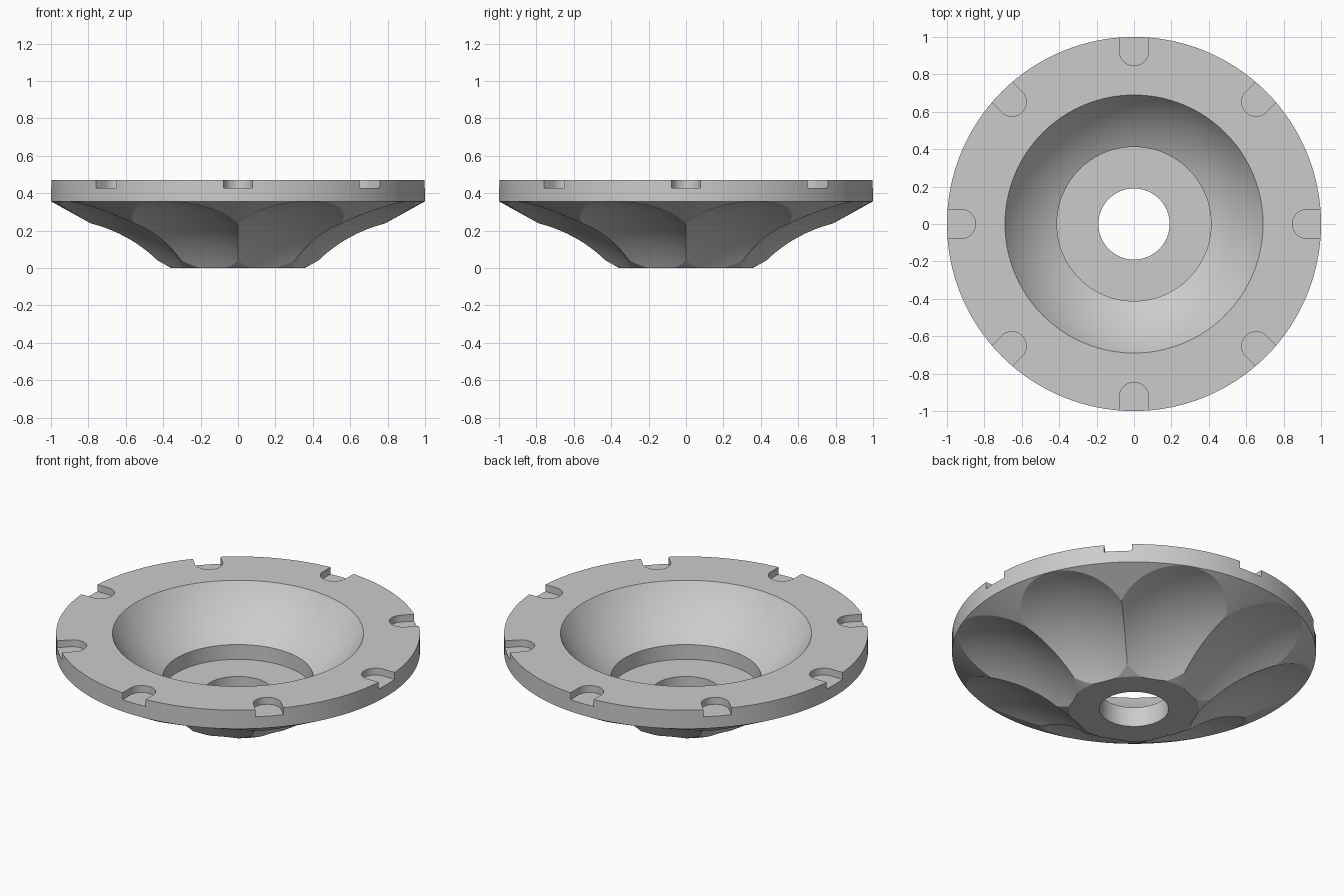
import bpy, bmesh, math
from math import sin, cos, pi, radians
from mathutils import Matrix, Vector

cube = bpy.data.objects.get("Cube")
if cube:
    bpy.data.objects.remove(cube, do_unlink=True)

TOP = 0.47
SEGMENTS = 128

grey = bpy.data.materials.new("light_grey")
grey.use_nodes = True
grey.diffuse_color = (0.6, 0.6, 0.6, 1)
grey.node_tree.nodes["Principled BSDF"].inputs["Base Color"].default_value = (0.6, 0.6, 0.6, 1)


def make_object(name, bm):
    bmesh.ops.recalc_face_normals(bm, faces=bm.faces)
    mesh = bpy.data.meshes.new(name)
    bm.to_mesh(mesh)
    bm.free()
    mesh.materials.append(grey)
    obj = bpy.data.objects.new(name, mesh)
    bpy.context.collection.objects.link(obj)
    return obj


def lathe(name, profile):
    """Closed (radius, z) profile turned around the z axis."""
    bm = bmesh.new()
    rings = [[bm.verts.new((r * cos(2 * pi * i / SEGMENTS), r * sin(2 * pi * i / SEGMENTS), z))
              for i in range(SEGMENTS)] for r, z in profile]
    for k, low in enumerate(rings):
        high = rings[(k + 1) % len(rings)]
        for i in range(SEGMENTS):
            j = (i + 1) % SEGMENTS
            bm.faces.new((low[i], low[j], high[j], high[i]))
    return make_object(name, bm)


def arc(start, end, half_angle, steps):
    """Points on a hollow arc that sags below the chord from start to end."""
    a, b = Vector(start), Vector(end)
    half = (b - a).length / 2
    along = (b - a).normalized()
    up = Vector((along.y, -along.x))
    if up.y < 0:
        up = -up
    centre = (a + b) / 2 + up * half / math.tan(half_angle)
    radius = half / sin(half_angle)
    points = []
    for i in range(steps + 1):
        t = half_angle * (2 * i / steps - 1)
        points.append(tuple(centre + radius * (sin(t) * along - cos(t) * up)))
    return points


def scoop_cutter(angle):
    bm = bmesh.new()
    bmesh.ops.create_uvsphere(bm, u_segments=128, v_segments=64, radius=0.879,
                              matrix=Matrix.Translation((1.054, 0, -0.52)))
    bm.transform(Matrix.Rotation(angle, 4, 'Z'))
    return make_object("scoop_cutter", bm)


def slot_cutter(angle):
    bm = bmesh.new()
    width, middle = 0.077, 0.923
    outline = [(1.1, width)]
    outline += [(middle + width * cos(t), width * sin(t))
                for t in (pi / 2 + pi * i / 16 for i in range(17))]
    outline.append((1.1, -width))
    floor = bm.faces.new([bm.verts.new((x, y, TOP - 0.042)) for x, y in outline])
    raised = bmesh.ops.extrude_face_region(bm, geom=[floor])["geom"]
    bmesh.ops.translate(bm, vec=(0, 0, 0.1),
                        verts=[v for v in raised if isinstance(v, bmesh.types.BMVert)])
    bm.transform(Matrix.Rotation(angle, 4, 'Z'))
    return make_object("slot_cutter", bm)


# Dished body: hub bore, cone underside, flat rim, hollow bowl and recessed floor
bowl = arc((0.69, TOP), (0.412, 0.21), radians(15), 14)
body = lathe("dished_wheel", [(0.19, 0), (0.357, 0), (1, 0.357), (1, TOP)]
             + bowl + [(0.412, 0.12), (0.19, 0.12)])

# Scoops under the dish and round-ended slots in the rim, on the left half
cutters = [scoop_cutter(radians(a)) for a in (-67.5, -22.5, 22.5, 67.5)]
cutters += [slot_cutter(radians(a)) for a in (-90, -45, 0, 45, 90)]
for cutter in cutters:
    cutter.hide_render = True
    cut = body.modifiers.new("cut", 'BOOLEAN')
    cut.operation = 'DIFFERENCE'
    cut.solver = 'EXACT'
    cut.object = cutter

# Keep the cut left half and mirror it to the right
bpy.context.view_layer.update()
graph = bpy.context.evaluated_depsgraph_get()
bm = bmesh.new()
bm.from_object(body, graph)
bmesh.ops.bisect_plane(bm, geom=bm.verts[:] + bm.edges[:] + bm.faces[:], dist=1e-5,
                       plane_co=(0, 0, 0), plane_no=(1, 0, 0), clear_inner=True)
bmesh.ops.mirror(bm, geom=bm.verts[:] + bm.edges[:] + bm.faces[:],
                 axis='X', merge_dist=1e-4)
for face in bm.faces:
    face.material_index = 0
body.modifiers.clear()
bm.to_mesh(body.data)
bm.free()
for cutter in cutters:
    bpy.data.objects.remove(cutter, do_unlink=True)

bpy.ops.object.select_all(action='DESELECT')
body.select_set(True)
bpy.context.view_layer.objects.active = body
bpy.ops.object.shade_smooth_by_angle(angle=radians(20))
